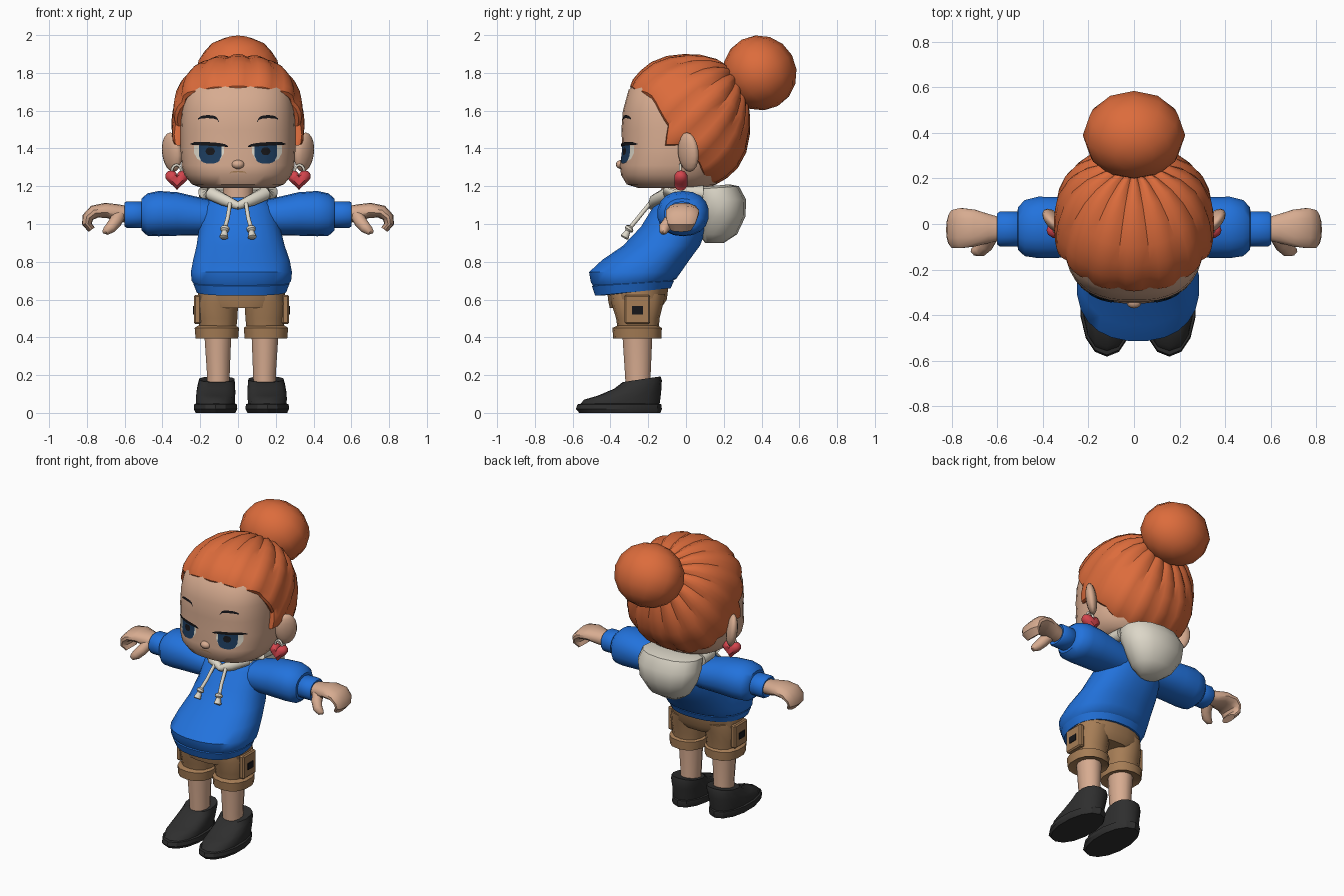
import bpy, bmesh, math
from mathutils import Vector, Matrix
from mathutils.bvhtree import BVHTree

if "Cube" in bpy.data.objects:
    bpy.data.objects.remove(bpy.data.objects["Cube"])


def material(name, rgb):
    m = bpy.data.materials.new(name)
    m.diffuse_color = (*rgb, 1)
    m.use_nodes = True
    m.node_tree.nodes["Principled BSDF"].inputs["Base Color"].default_value = m.diffuse_color
    return m


SKIN = material("skin", (.68, .41, .28))
HAIR = material("orange hair", (.72, .15, .045))
BLUE = material("blue fabric", (.016, .17, .72))
CREAM = material("cream fabric", (.72, .68, .58))
TAN = material("tan fabric", (.38, .205, .092))
SHOE = material("shoe black", (.028, .028, .028))
BLACK = material("ink black", (.008, .008, .01))
NAVY = material("iris navy", (.012, .045, .11))
RED = material("heart red", (.66, .06, .075))
MID = .018  # the lower body sits slightly off centre


def finish(name, mat, bm, angle=40):
    bmesh.ops.recalc_face_normals(bm, faces=bm.faces[:])
    me = bpy.data.meshes.new(name)
    bm.to_mesh(me)
    bm.free()
    me.materials.append(mat)
    ob = bpy.data.objects.new(name, me)
    bpy.context.collection.objects.link(ob)
    bpy.ops.object.select_all(action='DESELECT')
    ob.select_set(True)
    bpy.context.view_layer.objects.active = ob
    bpy.ops.object.shade_smooth_by_angle(angle=math.radians(angle))
    return ob


def skin_loops(loops, caps=True):
    bm = bmesh.new()
    rows = [[bm.verts.new(p) for p in lp] for lp in loops]
    n = len(rows[0])
    for a, b in zip(rows, rows[1:]):
        for i in range(n):
            j = (i + 1) % n
            bm.faces.new((a[i], a[j], b[j], b[i]))
    if caps:
        bm.faces.new(rows[0])
        bm.faces.new(rows[-1])
    return bm


def oval(n, p):
    for i in range(n):
        t = 2 * math.pi * (i + .5) / n
        c, s = math.cos(t), math.sin(t)
        yield math.copysign(abs(c) ** (2 / p), c), math.copysign(abs(s) ** (2 / p), s)


# stacked rings: (x centre, y front, y back, z, half width, z rise to the back)
def stack(name, mat, rings, n=16, p=2.3, sx=1, cx=0, angle=40):
    loops = [[(cx + sx * (x + a * c), (y0 + y1) / 2 + s * (y1 - y0) / 2, z + s * dz)
              for c, s in oval(n, p)] for x, y0, y1, z, a, dz in rings]
    return finish(name, mat, skin_loops(loops), angle)


# rings along x: (x, y, z, half depth, half height, tilt in degrees)
def reach(name, mat, rings, n=14, p=2.2, sx=1, angle=40):
    loops = []
    for x, y, z, a, b, tilt in rings:
        t = math.radians(tilt)
        loops.append([(sx * (x + b * s * math.sin(t)), y + a * c, z + b * s * math.cos(t))
                      for c, s in oval(n, p)])
    return finish(name, mat, skin_loops(loops), angle)


def tube(name, mat, pts, sx=1):  # pts: (x, y, z, radius)
    loops = []
    for i, q in enumerate(pts):
        d = Vector(pts[min(i + 1, len(pts) - 1)][:3]) - Vector(pts[max(i - 1, 0)][:3])
        u = d.cross((.3, 1, .2)).normalized()
        v = d.cross(u).normalized()
        loops.append([[(w.x * sx, w.y, w.z) for w in
                       [Vector(q[:3]) + q[3] * (c * u + s * v)]][0] for c, s in oval(10, 2)])
    return finish(name, mat, skin_loops(loops))


def ball(name, mat, loc, size, rot=(0, 0, 0), seg=14, rows=9):
    bm = bmesh.new()
    bmesh.ops.create_uvsphere(bm, u_segments=seg, v_segments=rows, radius=1)
    r = Matrix.Rotation(rot[2], 4, 'Z') @ Matrix.Rotation(rot[1], 4, 'Y') @ Matrix.Rotation(rot[0], 4, 'X')
    bm.transform(Matrix.Translation(loc) @ r @ Matrix.Diagonal((*size, 1)))
    return finish(name, mat, bm, 50)


def box(name, mat, lo, hi, bevel=0):
    bm = bmesh.new()
    bmesh.ops.create_cube(bm, size=1)
    lo, hi = Vector(lo), Vector(hi)
    bm.transform(Matrix.Translation((lo + hi) / 2) @ Matrix.Diagonal((*(hi - lo), 1)))
    if bevel:
        bmesh.ops.bevel(bm, geom=bm.edges[:], offset=bevel, segments=1, affect='EDGES')
    return finish(name, mat, bm, 30)


# head, nose and neck
head = stack("head", SKIN, [
    (0, -.25, .12, 1.19, .19, 0), (0, -.315, .16, 1.21, .245, 0), (0, -.345, .18, 1.26, .285, 0),
    (0, -.35, .2, 1.31, .3, 0), (0, -.338, .21, 1.4, .305, 0), (0, -.343, .21, 1.5, .305, 0),
    (0, -.335, .2, 1.6, .3, 0), (0, -.305, .18, 1.71, .28, 0), (0, -.2, .12, 1.8, .2, 0)], n=36, p=2.5)
ball("nose", SKIN, (0, -.343, 1.315), (.034, .028, .024))
stack("neck", SKIN, [(0, -.13, .05, 1.08, .085, 0), (0, -.13, .05, 1.22, .08, 0)])

# face details are thin plates laid on the head surface
dg = bpy.context.evaluated_depsgraph_get()
tree = BVHTree.FromObject(head, dg)


def plate(name, mat, x0, x1, low, high, off, cols=10, rows=4):
    bm = bmesh.new()
    grid = []
    for i in range(cols + 1):
        t = i / cols
        x, col = x0 + (x1 - x0) * t, []
        for j in range(rows + 1):
            z = low(t) + (high(t) - low(t)) * j / rows
            col.append(bm.verts.new((x, tree.ray_cast((x, -2, z), (0, 1, 0))[0].y - off, z)))
        grid.append(col)
    for a, b in zip(grid, grid[1:]):
        for j in range(rows):
            bm.faces.new((a[j], b[j], b[j + 1], a[j + 1]))
    ob = finish(name, mat, bm)
    if sum(f.normal.y for f in ob.data.polygons) > 0:
        ob.data.flip_normals()


def hump(t, k=.5):
    return max(0, 1 - abs(2 * t - 1) ** 2.6) ** k


for s in (-1, 1):
    plate("eye_white", CREAM, s * .075, s * .232, lambda t: 1.375 - .045 * hump(t), lambda t: 1.415, .003)
    plate("iris", NAVY, s * .088, s * .206, lambda t: 1.36 - .04 * hump(t), lambda t: 1.42, .005)
    plate("pupil", BLACK, s * .122, s * .172, lambda t: 1.385 - .02 * hump(t), lambda t: 1.385 + .02 * hump(t), .007)
    plate("upper_lash", BLACK, s * .052, s * .252, lambda t: 1.408 + .012 * t,
          lambda t: 1.413 + .012 * t + .014 * hump(t), .008)
    plate("eyebrow", BLACK, s * .1, s * .212, lambda t: 1.538 + .022 * hump(t * .9),
          lambda t: 1.542 + .034 * hump(t * .95), .005)
plate("mouth", TAN, -.045, .045, lambda t: 1.266 + .008 * hump(t), lambda t: 1.269 + .012 * hump(t), .004)

# swept-back hair: strands fan out from the bun to a hairline given as (direction, reach) in degrees
HAIRLINE = [(-90, 118), (-56, 114), (-33, 107), (-9, 106), (-2, 117), (2, 117), (9, 104),
            (25, 99), (41, 95), (59, 101), (90, 103)]


def hairline(az):
    for (a0, r0), (a1, r1) in zip(HAIRLINE, HAIRLINE[1:]):
        if a0 <= az <= a1:
            return r0 + (r1 - r0) * (az - a0) / (a1 - a0)
    return HAIRLINE[-1][1]


def hair_point(i, t, scale):
    a = math.radians(i * 5.625)
    az = math.degrees(math.asin(max(-1, min(1, math.sin(a)))))
    th = math.radians(hairline(az) * t)
    h = math.sqrt(.5)
    side = math.sin(th) * math.cos(a)
    up, pole = math.sin(th) * math.sin(a) * h, math.cos(th) * h
    d = Vector((side, pole - up, pole + up))
    size = (.352, .335, .37 if d.z > 0 else .34)
    r = sum(abs(d[k] / size[k]) ** 2.4 for k in range(3)) ** (-1 / 2.4)
    groove = (1, .992, .962, .992)[i % 4]
    return Vector((0, .005, 1.53)) + d * r * groove * scale


steps = [(.08, 1), (.2, 1), (.33, 1), (.46, 1), (.6, 1), (.73, 1), (.84, 1), (.93, 1.01),
         (.985, 1), (1.005, .96), (1, .75)]
finish("hair", HAIR, skin_loops([[hair_point(i, t, k) for i in range(64)] for t, k in steps], False), 32)
ball("hair_bun", HAIR, (0, .39, 1.8), (.225, .195, .2), (.5, 0, 0), 12, 8)

# hoodie body, hem and hood
stack("hoodie_body", BLUE, [
    (MID, -.47, -.1, .665, .235, .02), (MID, -.505, -.05, .7, .265, .01), (MID, -.515, -.025, .745, .27, 0),
    (MID, -.445, .02, .81, .257, 0), (.014, -.335, .075, .885, .235, 0), (.008, -.24, .115, .985, .215, 0),
    (0, -.175, .125, 1.09, .2, 0), (0, -.13, .1, 1.15, .14, .01)], n=24)
stack("hoodie_hem", BLUE, [(MID, -.45, -.1, .64, .21, .02), (MID, -.482, -.08, .64, .238, .02),
                           (MID, -.5, -.062, .685, .256, .014), (MID, -.47, -.1, .7, .24, .01)], n=24)
stack("hood", CREAM, [
    (0, .1, .2, .9, .07, 0), (0, .07, .27, .945, .135, 0), (0, .05, .315, 1.04, .195, 0),
    (0, .02, .318, 1.13, .215, 0), (0, .0, .28, 1.19, .2, .01), (0, .02, .23, 1.2, .16, .01)], n=14, p=2.2, angle=45)

# shorts waist
stack("shorts_hips", TAN, [(MID, -.405, -.13, .555, .19, 0), (MID, -.415, -.1, .6, .235, 0),
                           (MID, -.42, -.09, .68, .23, 0)], n=20)

for s in (-1, 1):
    # collar and drawstrings
    tube("collar", CREAM, [(-.005, -.185, 1.095, .02), (.07, -.165, 1.125, .032), (.14, -.1, 1.16, .036),
                           (.175, -.01, 1.17, .036), (.17, .09, 1.165, .04)], s)
    tube("drawstring", CREAM, [(.042, -.19, 1.11, .011), (.055, -.255, 1.03, .011), (.072, -.305, .97, .011)], s)
    tube("drawstring_tip", CREAM, [(.067, -.29, .985, .012), (.068, -.297, .978, .024), (.07, -.304, .968, .024),
                                   (.071, -.308, .962, .014), (.075, -.325, .93, .024), (.075, -.328, .925, .015)], s)
    # sleeve and cuff
    reach("sleeve", BLUE, [
        (.1, -.02, 1.03, .12, .09, 0), (.2, -.015, 1.04, .128, .1, 0), (.32, -.015, 1.053, .135, .115, 0),
        (.42, -.015, 1.055, .137, .12, 0), (.48, -.018, 1.05, .125, .112, 0), (.51, -.02, 1.05, .095, .085, 0),
        (.513, -.02, 1.05, .06, .055, 0)], n=18, sx=s)
    reach("cuff", BLUE, [(.5, -.022, 1.05, .07, .062, 0), (.512, -.022, 1.05, .078, .07, 0),
                         (.59, -.022, 1.05, .078, .07, 0), (.602, -.022, 1.05, .07, .062, 0),
                         (.595, -.022, 1.05, .05, .045, 0)], sx=s)
    # curled mitten hand and thumb
    reach("hand", SKIN, [
        (.58, -.022, 1.05, .05, .045, 0), (.64, -.02, 1.06, .066, .045, 0), (.7, -.018, 1.072, .083, .04, 5),
        (.76, -.018, 1.065, .09, .036, 30), (.795, -.022, 1.035, .085, .03, 65), (.8, -.025, 1.0, .075, .026, 95),
        (.775, -.027, .97, .055, .02, 125)], sx=s)
    tube("thumb", SKIN, [(.63, -.05, 1.045, .036), (.65, -.09, 1.01, .034), (.675, -.115, .98, .03),
                         (.7, -.118, .962, .022), (.715, -.115, .958, .008)], s)
    # ear and heart earring
    ball("ear", SKIN, (s * .35, .012, 1.38), (.034, .068, .105), (0, s * .12, -s * .75))
    tube("earring_hoop", CREAM, [(.325 + .026 * math.cos(a * math.pi / 6), -.03, 1.277 + .036 * math.sin(a * math.pi / 6), .007)
                                 for a in range(13)], s)
    outline = []
    for i in range(24):
        t = 2 * math.pi * (i + .5) / 24
        outline.append((16 * math.sin(t) ** 3 / 16, (13 * math.cos(t) - 5 * math.cos(2 * t)
                        - 2 * math.cos(3 * t) - math.cos(4 * t) + 2.5) / 16))
    finish("heart_charm", RED, skin_loops([[(s * .323 + .063 * k * x, -.027 + y, 1.23 + .06 * k * z) for x, z in outline]
                                           for y, k in ((-.034, .55), (-.02, .9), (0, 1), (.02, .9), (.034, .55))]))
    # shorts leg, turned cuff and cargo pocket
    stack("shorts_leg", TAN, [(.125, -.36, -.145, .43, .098, 0), (.125, -.37, -.14, .5, .106, 0),
                              (.125, -.395, -.12, .58, .11, 0), (.12, -.4, -.11, .63, .1, 0)], sx=s, cx=MID, n=14)
    stack("shorts_cuff", TAN, [(.13, -.35, -.16, .405, .085, 0), (.13, -.385, -.13, .393, .115, 0),
                               (.13, -.39, -.128, .45, .12, 0), (.13, -.36, -.15, .463, .1, 0)], sx=s, cx=MID, n=14)
    xs = sorted((MID + s * .215, MID + s * .252))
    box("cargo_pocket", TAN, (xs[0], -.325, .47), (xs[1], -.19, .625), .008)
    xs = sorted((MID + s * .25, MID + s * .257))
    box("pocket_buckle", BLACK, (xs[0], -.287, .522), (xs[1], -.228, .565))
    # leg
    stack("leg", SKIN, [(.125, -.32, -.18, .1, .062, 0), (.122, -.325, -.185, .2, .062, 0),
                        (.125, -.34, -.175, .42, .074, 0)], sx=s, cx=MID, n=12, p=2)
    # shoe sole and upper
    stack("shoe_sole", SHOE, [(.137, -.565, -.135, 0, .108, 0), (.137, -.583, -.128, .02, .118, 0),
                              (.137, -.575, -.13, .045, .116, 0), (.137, -.54, -.15, .052, .1, 0)],
          sx=s, cx=MID, n=14, p=2.1, angle=30)
    stack("shoe_upper", SHOE, [(.137, -.56, -.14, .045, .104, 0), (.137, -.54, -.135, .075, .106, .005),
                               (.135, -.47, -.13, .11, .105, .02), (.132, -.38, -.128, .15, .1, .022),
                               (.13, -.335, -.135, .178, .095, .015), (.128, -.31, -.16, .175, .075, .012)],
          sx=s, cx=MID, n=14)
